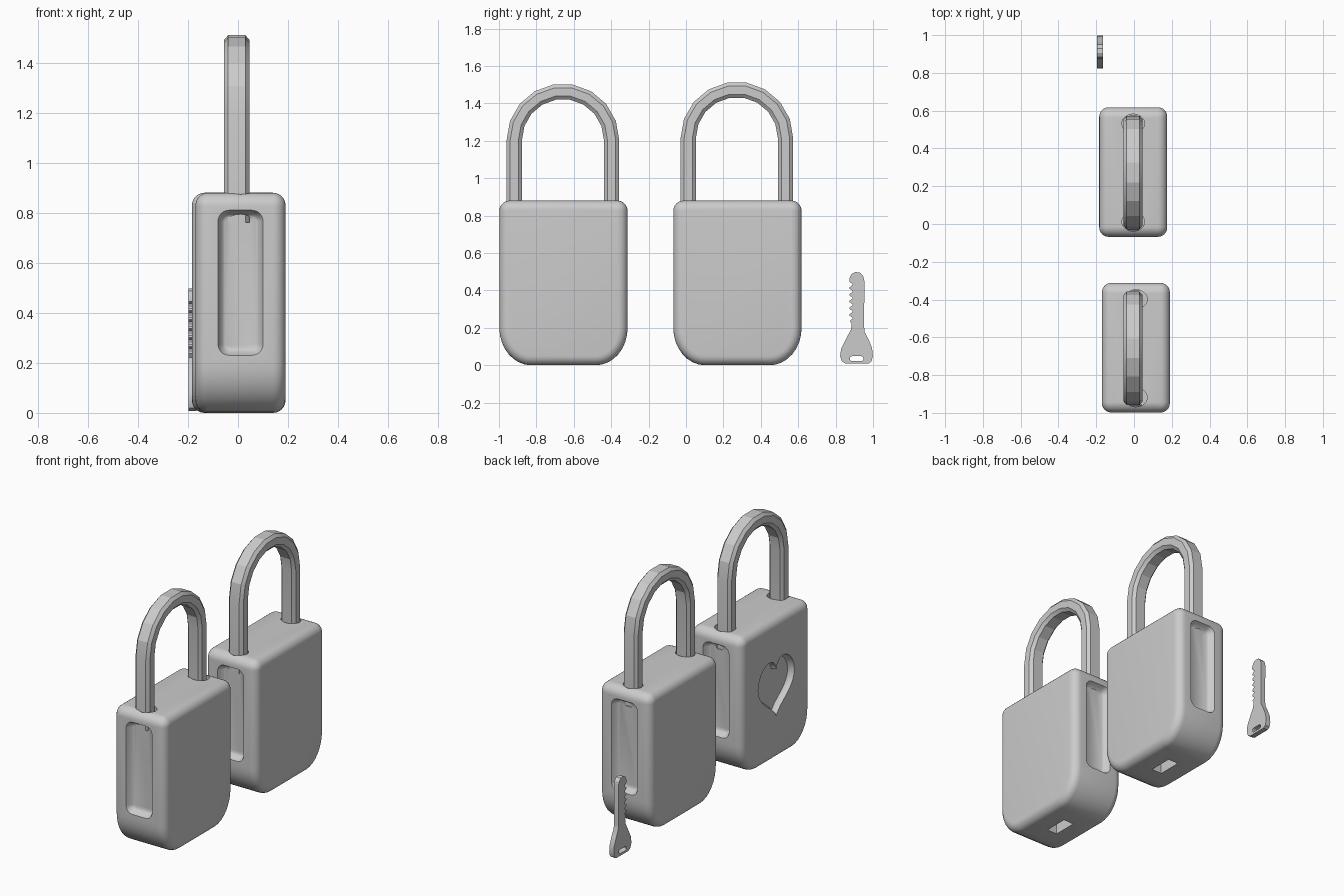
import bpy, bmesh, math
from mathutils import Vector

if "Cube" in bpy.data.objects:
    bpy.data.objects.remove(bpy.data.objects["Cube"])


def loft(name, rings):
    """Skin a list of closed rings and cap both ends."""
    bm = bmesh.new()
    loops = [[bm.verts.new(p) for p in r] for r in rings]
    n = len(loops[0])
    for a, b in zip(loops, loops[1:]):
        for i in range(n):
            bm.faces.new((a[i], a[(i + 1) % n], b[(i + 1) % n], b[i]))
    bm.faces.new(loops[0])
    bm.faces.new(loops[-1])
    bmesh.ops.recalc_face_normals(bm, faces=bm.faces)
    me = bpy.data.meshes.new(name)
    bm.to_mesh(me)
    bm.free()
    ob = bpy.data.objects.new(name, me)
    bpy.context.collection.objects.link(ob)
    return ob


def rounded(u0, u1, v0, v1, top, low, d=0.0, seg=8):
    """Rounded rectangle inset by d; low = (width, height) of bottom corners."""
    u0, u1, v0, v1 = u0 + d, u1 - d, v0 + d, v1 - d
    t, a, b = top - d, low[0] - d, low[1] - d
    corners = [(u1 - t, v1 - t, t, t, 0), (u0 + t, v1 - t, t, t, 90),
               (u0 + a, v0 + b, a, b, 180), (u1 - a, v0 + b, a, b, 270)]
    pts = []
    for cu, cv, ru, rv, start in corners:
        for i in range(seg + 1):
            ang = math.radians(start + 90 * i / seg)
            pts.append((cu + ru * math.cos(ang), cv + rv * math.sin(ang)))
    return pts


def cut(ob, cutters):
    for c in cutters:
        c.hide_render = True
        m = ob.modifiers.new("cut", 'BOOLEAN')
        m.operation, m.solver, m.object = 'DIFFERENCE', 'EXACT', c
        with bpy.context.temp_override(object=ob, active_object=ob):
            bpy.ops.object.modifier_apply(modifier=m.name)
        bpy.data.objects.remove(c)


def smooth(ob, angle):
    bpy.ops.object.select_all(action='DESELECT')
    ob.select_set(True)
    bpy.context.view_layer.objects.active = ob
    bpy.ops.object.shade_smooth_by_angle(angle=math.radians(angle))


HALF_X, HALF_Y, HEIGHT, ROUND = 0.18, 0.343, 0.88, 0.05


def padlock(label, cx, cy, shackle_x, top_z, heart=False):
    # body: rounded profile with softened side rims
    steps = [math.radians(90 * i / 6) for i in range(7)]
    rims = [(-HALF_X + ROUND * (1 - math.sin(a)), ROUND * (1 - math.cos(a))) for a in reversed(steps)]
    rims += [(-x, d) for x, d in reversed(rims)]
    body = loft(label + "_body", [
        [(cx + x, cy + y, z) for y, z in
         rounded(-HALF_Y, HALF_Y, 0, HEIGHT, 0.055, (0.17, 0.2), d)] for x, d in rims])

    # tapered grip recesses on both ends
    cutters = []
    for s in (-1, 1):
        levels = [(0.03, 0), (0, 0), (-0.012, 0.006), (-0.034, 0.018), (-0.04, 0.028)]
        cutters.append(loft("grip_cutter", [
            [(cx + x, cy + s * (HALF_Y + off), z) for x, z in
             rounded(-0.09, 0.09, 0.23, 0.81, 0.045, (0.045, 0.045), d)] for off, d in levels]))

    # shackle sockets
    for s in (-1, 1):
        cutters.append(loft("socket_cutter", [
            [(cx + 0.06 * math.cos(k * math.pi / 12), cy - 0.003 + s * 0.26 + 0.05 * math.sin(k * math.pi / 12), z)
             for k in range(24)] for z in (0.76, 0.95)]))

    # keyway in the underside
    cutters.append(loft("keyway_cutter", [
        [(cx + x, cy + y, z) for x, y in ((-.035, -.075), (.035, -.075), (.035, .075), (-.035, .075))]
        for z in (-0.05, 0.12)]))

    # heart recess on the left face
    if heart:
        ts = [2 * math.pi * i / 48 for i in range(48)]
        shape = [(0.18 * math.sin(t) ** 3,
                  0.0136 * (13 * math.cos(t) - 3 * math.cos(2 * t) - 2 * math.cos(3 * t) - math.cos(4 * t)))
                 for t in ts]
        cutters.append(loft("heart_cutter", [
            [(cx - HALF_X + x, cy + y * k, 0.474 + z * k) for y, z in shape]
            for x, k in ((-0.03, 1), (0, 1), (0.025, 0.96), (0.035, 0.9))]))
    cut(body, cutters)
    smooth(body, 35)

    # shackle: eight-sided bar along straight legs and a faceted arch
    section = [(0.05, 0.022), (0.034, 0.041), (-0.034, 0.041), (-0.05, 0.022),
               (-0.05, -0.022), (-0.034, -0.041), (0.034, -0.041), (0.05, -0.022)]
    radius, arch_z = 0.26, top_z - 0.296
    path = [(radius, 0.76, 0)]
    path += [(radius * math.cos(a), arch_z + radius * math.sin(a), a)
             for a in (math.pi * i / 9 for i in range(10))]
    path += [(-radius, 0.76, math.pi)]
    shackle = loft(label + "_shackle", [
        [(shackle_x + u, cy - 0.003 + y + v * math.cos(a), z + v * math.sin(a)) for u, v in section]
        for y, z, a in path])
    smooth(shackle, 15)


padlock("heart_padlock", 0.01, -0.655, -0.005, 1.50, heart=True)
padlock("plain_padlock", -0.004, 0.275, -0.005, 1.51)

# key: bow and blade outline, with notches along one edge
outline = [(0.855, 0.008), (0.975, 0.008), (0.992, 0.02), (0.999, 0.05), (0.995, 0.09), (0.975, 0.14),
           (0.955, 0.18), (0.952, 0.21), (0.954, 0.45), (0.947, 0.478), (0.93, 0.495),
           (0.905, 0.498), (0.884, 0.487), (0.873, 0.462)]
for i in range(6):
    z = 0.445 - i * 0.036
    outline += [(0.874, z), (0.889, z - 0.01), (0.889, z - 0.018), (0.875, z - 0.028)]
outline += [(0.886, 0.222), (0.882, 0.19), (0.855, 0.14), (0.83, 0.09), (0.824, 0.05), (0.834, 0.02)]
key = loft("key", [[(x, y, z) for y, z in outline] for x in (-0.197, -0.165)])
hole = loft("key_ring_cutter", [
    [(x, y, z) for y, z in rounded(0.876, 0.948, 0.022, 0.048, 0.011, (0.011, 0.011), seg=4)]
    for x in (-0.25, -0.1)])
cut(key, [hole])
smooth(key, 30)
